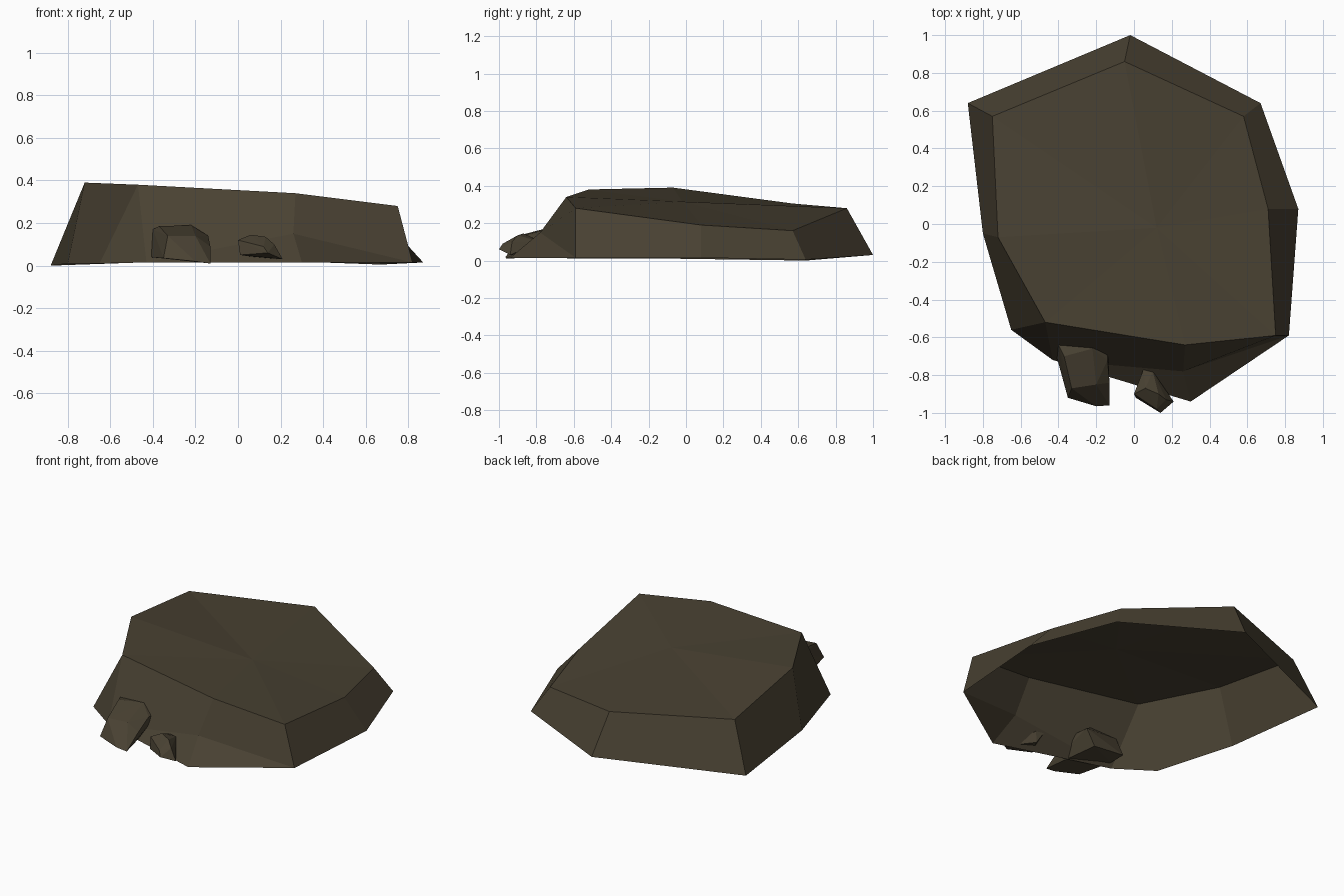
import bpy, bmesh
from mathutils import Vector

if "Cube" in bpy.data.objects:
    bpy.data.objects.remove(bpy.data.objects["Cube"])

stone = bpy.data.materials.new("dark olive stone")
stone.diffuse_color = (0.066, 0.053, 0.032, 1)
stone.use_nodes = True
stone.node_tree.nodes["Principled BSDF"].inputs["Base Color"].default_value = stone.diffuse_color


def finish(bm, name):
    mesh = bpy.data.meshes.new(name)
    bm.to_mesh(mesh)
    bm.free()
    mesh.materials.append(stone)
    obj = bpy.data.objects.new(name, mesh)
    bpy.context.collection.objects.link(obj)
    return obj


# Main slab: a ground rim joined to a smaller tilted top, open underneath
# (anticlockwise from the back tip)
rim_pts = [(-.02, 1.0, .03), (-.88, .64, 0), (-.80, -.05, .01), (-.65, -.56, .01),
           (-.43, -.72, .015), (.30, -.94, .015), (.82, -.59, .015),
           (.87, .08, .015), (.67, .64, .005)]
top_pts = [(-.05, .86, .28), (-.75, .57, .305), (-.72, -.07, .39), (-.47, -.52, .38),
           (.27, -.64, .34), (.75, -.59, .28), (.71, .08, .19), (.58, .57, .16)]
bm = bmesh.new()
rim = [bm.verts.new(p) for p in rim_pts]
top = [bm.verts.new(p) for p in top_pts]
ridge = bm.verts.new((.26, -.78, .15))
crown = bm.verts.new((.12, -.02, .315))

for i in range(8):                      # top facets
    bm.faces.new((crown, top[i], top[(i + 1) % 8]))
pair = top[:4] + top[3:]                # two rim corners share one top corner
for i in range(9):                      # sloping walls
    j = (i + 1) % 9
    if i == 3:
        bm.faces.new((rim[i], rim[j], pair[i]))
    elif i == 4:                        # front wall, broken at the ridge
        bm.faces.new((rim[i], ridge, pair[j], pair[i]))
        bm.faces.new((rim[i], rim[j], ridge))
    elif i == 5:
        bm.faces.new((ridge, rim[j], pair[j], pair[i]))
        bm.faces.new((rim[i], rim[j], ridge))
    else:
        bm.faces.new((rim[i], rim[j], pair[j], pair[i]))
bmesh.ops.recalc_face_normals(bm, faces=bm.faces)
if crown.link_faces[0].normal.z < 0:
    bmesh.ops.reverse_faces(bm, faces=bm.faces)
finish(bm, "main_rock")


# Small boulders: convex chips pushed into the front wall
def boulder(name, pts):
    bm = bmesh.new()
    for p in pts:
        bm.verts.new(p)
    res = bmesh.ops.convex_hull(bm, input=bm.verts)
    loose = [v for v in bm.verts if not v.link_faces]
    bmesh.ops.delete(bm, geom=loose, context='VERTS')
    bmesh.ops.recalc_face_normals(bm, faces=bm.faces)
    finish(bm, name)


boulder("left_boulder", [
    (-.40, -.64, .17), (-.22, -.66, .19), (-.37, -.70, .185), (-.14, -.72, .14),
    (-.33, -.87, .14), (-.20, -.85, .14), (-.13, -.96, .01), (-.20, -.965, .02),
    (-.35, -.92, .035), (-.41, -.70, .04), (-.13, -.84, .09), (-.14, -.60, .13),
    (-.42, -.60, .05), (-.20, -.60, .03)])
boulder("right_boulder", [
    (.05, -.77, .10), (.10, -.78, .10), (.06, -.87, .145), (.13, -.90, .135),
    (.00, -.90, .12), (.17, -.93, .10), (.21, -.94, .03), (.14, -1.0, .06),
    (.01, -.92, .05), (.12, -.98, .09), (.08, -.80, .04)])
